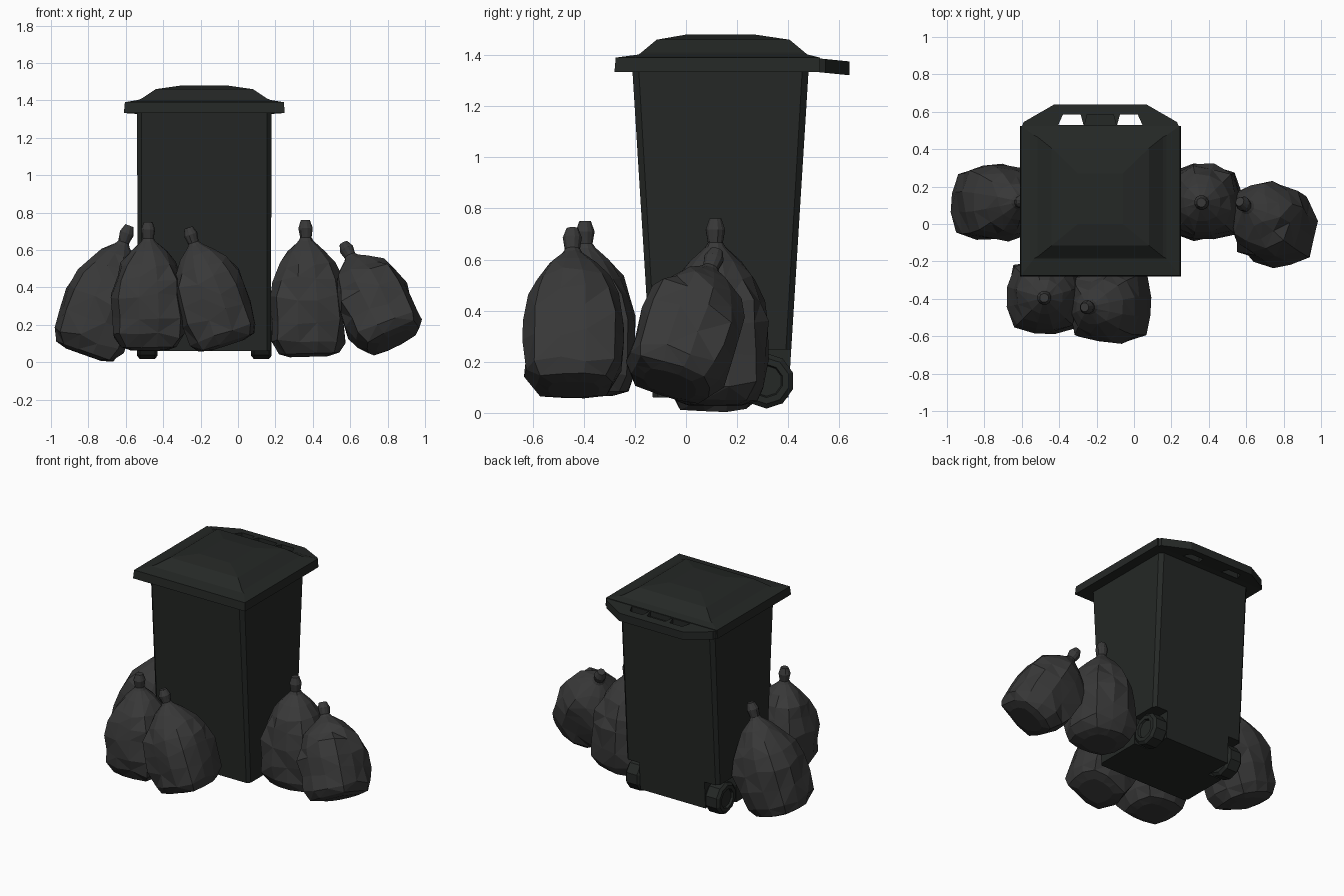
import bpy, bmesh, math, random
from mathutils import Vector

if "Cube" in bpy.data.objects:
    bpy.data.objects.remove(bpy.data.objects["Cube"])

CX = -0.18  # bin centre line


def material(name, rgb):
    m = bpy.data.materials.new(name)
    m.diffuse_color = (*rgb, 1)
    m.use_nodes = True
    m.node_tree.nodes["Principled BSDF"].inputs["Base Color"].default_value = m.diffuse_color
    return m


BIN = material("bin_plastic", (0.018, 0.021, 0.019))
BAG = material("bag_plastic", (0.04, 0.04, 0.04))


def loft(name, rings, mat):
    """Skin equal-length rings of points and cap both ends."""
    bm = bmesh.new()
    loops = [[bm.verts.new(p) for p in r] for r in rings]
    n = len(loops[0])
    for a, b in zip(loops, loops[1:]):
        for i in range(n):
            j = (i + 1) % n
            bm.faces.new((a[i], a[j], b[j], b[i]))
    bm.faces.new(loops[0][::-1])
    bm.faces.new(loops[-1])
    bmesh.ops.recalc_face_normals(bm, faces=bm.faces[:])
    me = bpy.data.meshes.new(name)
    bm.to_mesh(me)
    bm.free()
    ob = bpy.data.objects.new(name, me)
    bpy.context.collection.objects.link(ob)
    me.materials.append(mat)
    return ob


def rect(hx, y0, y1, z, c=0.0):
    """Rectangle about the bin centre line, with chamfered corners if c > 0."""
    if c == 0:
        pts = [(-hx, y0), (hx, y0), (hx, y1), (-hx, y1)]
    else:
        pts = [(-hx + c, y0), (hx - c, y0), (hx, y0 + c), (hx, y1 - c),
               (hx - c, y1), (-hx + c, y1), (-hx, y1 - c), (-hx, y0 + c)]
    return [(CX + x, y, z) for x, y in pts]


def prism(name, outline, z0, z1):
    return loft(name, [[(CX + x, y, z) for x, y in outline] for z in (z0, z1)], BIN)


def cut(ob, cutter):
    mod = ob.modifiers.new("cut", "BOOLEAN")
    mod.operation = "DIFFERENCE"
    mod.solver = "EXACT"
    mod.object = cutter
    cutter.hide_render = True
    with bpy.context.temp_override(object=ob, active_object=ob, selected_objects=[ob]):
        bpy.ops.object.modifier_apply(modifier=mod.name)
    bpy.data.objects.remove(cutter)


# Tapered bin body with wheel recesses
body = loft("bin_body", [rect(0.355, -0.13, 0.40, 0.06, 0.02),
                         rect(0.36, -0.21, 0.48, 1.345, 0.025)], BIN)
for s in (-1, 1):
    cut(body, prism("recess", [(s * 0.25, 0.215), (s * 0.5, 0.215),
                               (s * 0.5, 0.6), (s * 0.25, 0.6)], 0.0, 0.248))

# Wheels with a recessed hub face
for s, side in ((-1, "left"), (1, "right")):
    rings = []
    for x, r in ((0.25, 0.09), (0.265, 0.108), (0.345, 0.108), (0.36, 0.09),
                 (0.36, 0.065), (0.345, 0.06)):
        rings.append([(CX + s * x, 0.315 + r * math.cos(a), 0.125 + r * math.sin(a))
                      for a in (math.tau * (i + 0.5) / 10 for i in range(10))])
    loft(side + "_wheel", rings, BIN)

# Lid: overhanging rim with a stepped raised panel
loft("lid", [rect(0.43, -0.28, 0.525, 1.333), rect(0.425, -0.275, 0.525, 1.39),
             rect(0.355, -0.185, 0.475, 1.402), rect(0.335, -0.175, 0.465, 1.41),
             rect(0.26, -0.115, 0.405, 1.46), rect(0.12, 0.0, 0.27, 1.48)], BIN)

# Rear handle, sloping down, with two open grips and a shallow middle pocket
outline = [(-0.42, 0.52), (0.42, 0.52), (0.41, 0.545), (0.245, 0.64),
           (-0.245, 0.64), (-0.41, 0.545)]
handle = loft("lid_handle", [[(CX + x, y, z - 0.1 * (y - 0.52)) for x, y in outline]
                             for z in (1.333, 1.387)], BIN)
for s in (-1, 1):
    cut(handle, prism("grip", [(s * 0.09, 0.53), (s * 0.225, 0.53),
                               (s * 0.20, 0.585), (s * 0.105, 0.585)], 1.2, 1.5))
cut(handle, prism("pocket", [(-0.085, 0.527), (0.085, 0.527),
                             (0.07, 0.585), (-0.07, 0.585)], 1.352, 1.5))

# Rubbish bag: fraction along the axis, radius, squareness exponent
PROFILE = [(-0.015, 0.10, 3), (0.01, 0.15, 4), (0.10, 0.182, 4), (0.25, 0.19, 4),
           (0.42, 0.193, 3.5), (0.56, 0.178, 3), (0.67, 0.145, 2.6), (0.77, 0.095, 2.3),
           (0.845, 0.04, 2), (0.87, 0.03, 2), (0.94, 0.038, 2), (1.0, 0.024, 2)]


def bag(name, base, top, seed, size=1.0):
    rng = random.Random(seed)
    base, top = Vector(base), Vector(top)
    axis = top - base
    turn = Vector((0, 0, 1)).rotation_difference(axis)
    rings, n = [], 12
    for t, r, e in PROFILE:
        ring = []
        for i in range(n):
            a = math.tau * (i + 0.5) / n
            c, s = math.cos(a), math.sin(a)
            k = r * size / (abs(c) ** e + abs(s) ** e) ** (1 / e)
            wob = 0.07 if 0 < t < 0.8 else 0.03
            k *= 1 + rng.uniform(-wob, wob)
            dz = rng.uniform(-0.018, 0.018) if 0.05 < t < 0.7 else 0
            ring.append(base + axis * t + turn @ Vector((k * c, k * s, dz)))
        rings.append(ring)
    ob = loft(name, rings, BAG)
    # split the creased quads into flat facets
    bm = bmesh.new()
    bm.from_mesh(ob.data)
    bmesh.ops.triangulate(bm, faces=[f for f in bm.faces if len(f.verts) == 4])
    bm.to_mesh(ob.data)
    bm.free()


bag("bag_far_left", (-0.82, 0.115, 0.05), (-0.58, 0.12, 0.73), 1, 1.03)
bag("bag_front_left", (-0.475, -0.385, 0.075), (-0.48, -0.395, 0.75), 2)
bag("bag_front_middle", (-0.06, -0.44, 0.10), (-0.265, -0.445, 0.72), 3)
bag("bag_right", (0.38, 0.115, 0.04), (0.36, 0.115, 0.76), 4, 1.03)
bag("bag_far_right", (0.83, -0.06, 0.12), (0.565, 0.12, 0.635), 5, 1.03)
